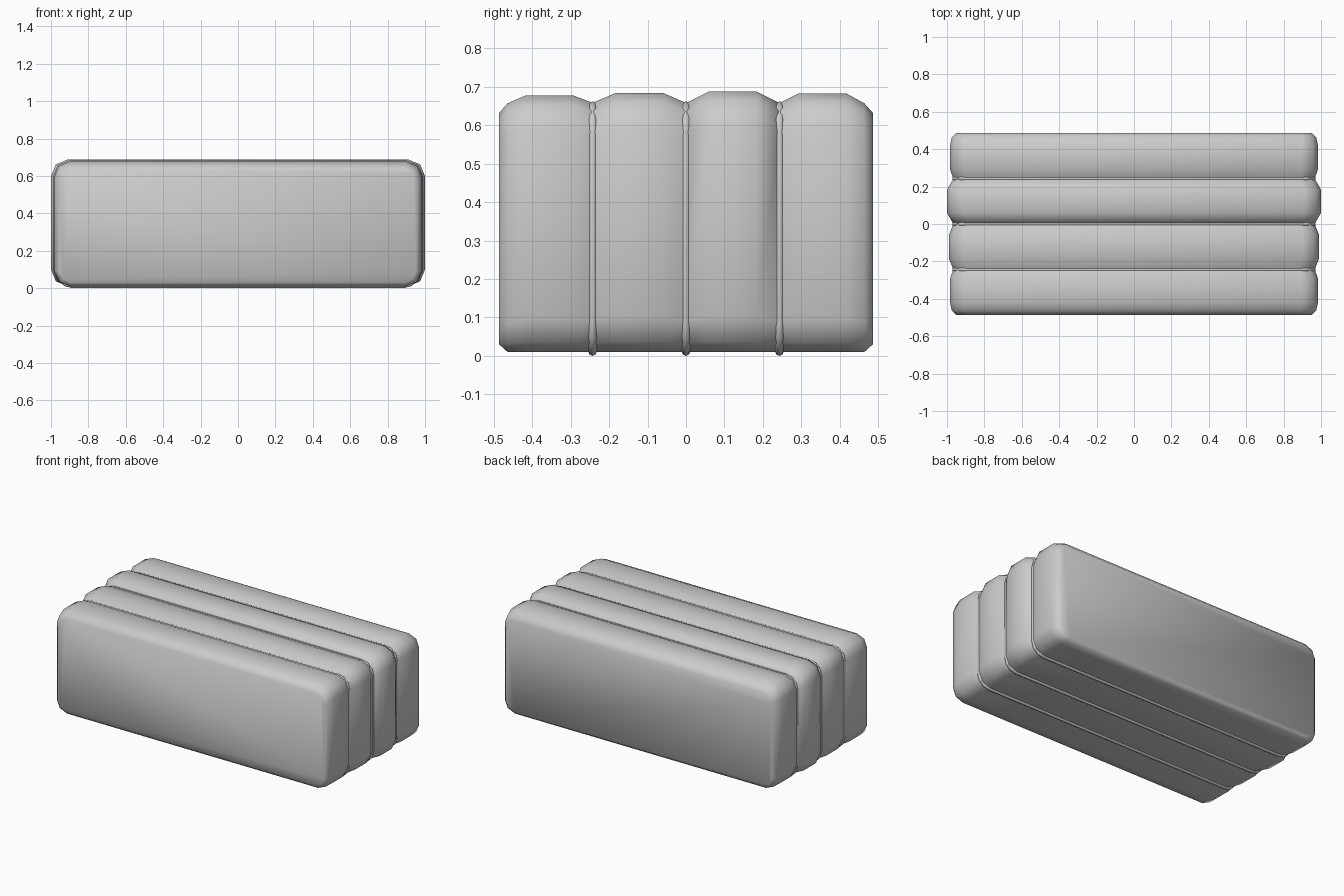
import bpy, bmesh, math

if "Cube" in bpy.data.objects:
    bpy.data.objects.remove(bpy.data.objects["Cube"])


def rounded_rect(hx, z0, z1, r, segs=2):
    """Rounded rectangle in x-z as a list of (x, z)."""
    pts = []
    corners = [(hx - r, z1 - r, 0), (-hx + r, z1 - r, 90),
               (-hx + r, z0 + r, 180), (hx - r, z0 + r, 270)]
    for cx, cz, start in corners:
        for i in range(segs + 1):
            a = math.radians(start + 90 * i / segs)
            pts.append((cx + r * math.cos(a), cz + r * math.sin(a)))
    return pts


def finish(obj):
    bpy.ops.object.select_all(action='DESELECT')
    obj.select_set(True)
    bpy.context.view_layer.objects.active = obj
    bpy.ops.object.shade_smooth_by_angle(angle=math.radians(60))


def slab(name, stations):
    """Loft rounded rectangles through stations (y, half width, bottom, top, radius)."""
    bm = bmesh.new()
    rings = [[bm.verts.new((x, y, z)) for x, z in rounded_rect(hx, z0, z1, r)]
             for y, hx, z0, z1, r in stations]
    n = len(rings[0])
    for a, b in zip(rings, rings[1:]):
        for i in range(n):
            j = (i + 1) % n
            bm.faces.new((a[i], a[j], b[j], b[i]))
    bm.faces.new(rings[0])
    bm.faces.new(rings[-1])
    bmesh.ops.recalc_face_normals(bm, faces=bm.faces[:])
    me = bpy.data.meshes.new(name)
    bm.to_mesh(me)
    bm.free()
    obj = bpy.data.objects.new(name, me)
    bpy.context.collection.objects.link(obj)
    finish(obj)


def end_stations(side, top):
    return [(side * 0.486, 0.952, 0.03, 0.632, 0.06),
            (side * 0.464, 0.974, 0.01, 0.657, 0.075),
            (side * 0.418, 0.984, 0.01, top, 0.085),
            (side * 0.292, 0.984, 0.01, top, 0.085),
            (side * 0.243, 0.966, 0.01, 0.658, 0.08)]


def middle_stations(y0, y1, hx, top):
    return [(y0, 0.966, 0.01, 0.658, 0.08),
            (y0 + 0.06, hx, 0.01, top, 0.09),
            (y1 - 0.06, hx, 0.01, top, 0.09),
            (y1, 0.966, 0.01, 0.658, 0.08)]


# Four padded slabs side by side
slab("front_slab", end_stations(-1, 0.677))
slab("front_middle_slab", middle_stations(-0.243, 0.0, 0.99, 0.684))
slab("back_middle_slab", middle_stations(0.0, 0.243, 1.0, 0.688))
slab("back_slab", end_stations(1, 0.682))

# Thin round piping in each seam
for name, y in (("front_piping", -0.243), ("middle_piping", 0.0), ("back_piping", 0.243)):
    path = rounded_rect(0.961, 0.011, 0.651, 0.075, 3)
    n, sides, r = len(path), 8, 0.011
    bm = bmesh.new()
    rings = []
    for k in range(sides):
        a = 2 * math.pi * k / sides
        d = r * math.cos(a)
        loop = rounded_rect(0.961 + d, 0.011 - d, 0.651 + d, 0.075 + d, 3)
        rings.append([bm.verts.new((x, y + r * math.sin(a), z)) for x, z in loop])
    for k in range(sides):
        a, b = rings[k], rings[(k + 1) % sides]
        for i in range(n):
            j = (i + 1) % n
            bm.faces.new((a[i], a[j], b[j], b[i]))
    bmesh.ops.recalc_face_normals(bm, faces=bm.faces[:])
    me = bpy.data.meshes.new(name)
    bm.to_mesh(me)
    bm.free()
    obj = bpy.data.objects.new(name, me)
    bpy.context.collection.objects.link(obj)
    finish(obj)
